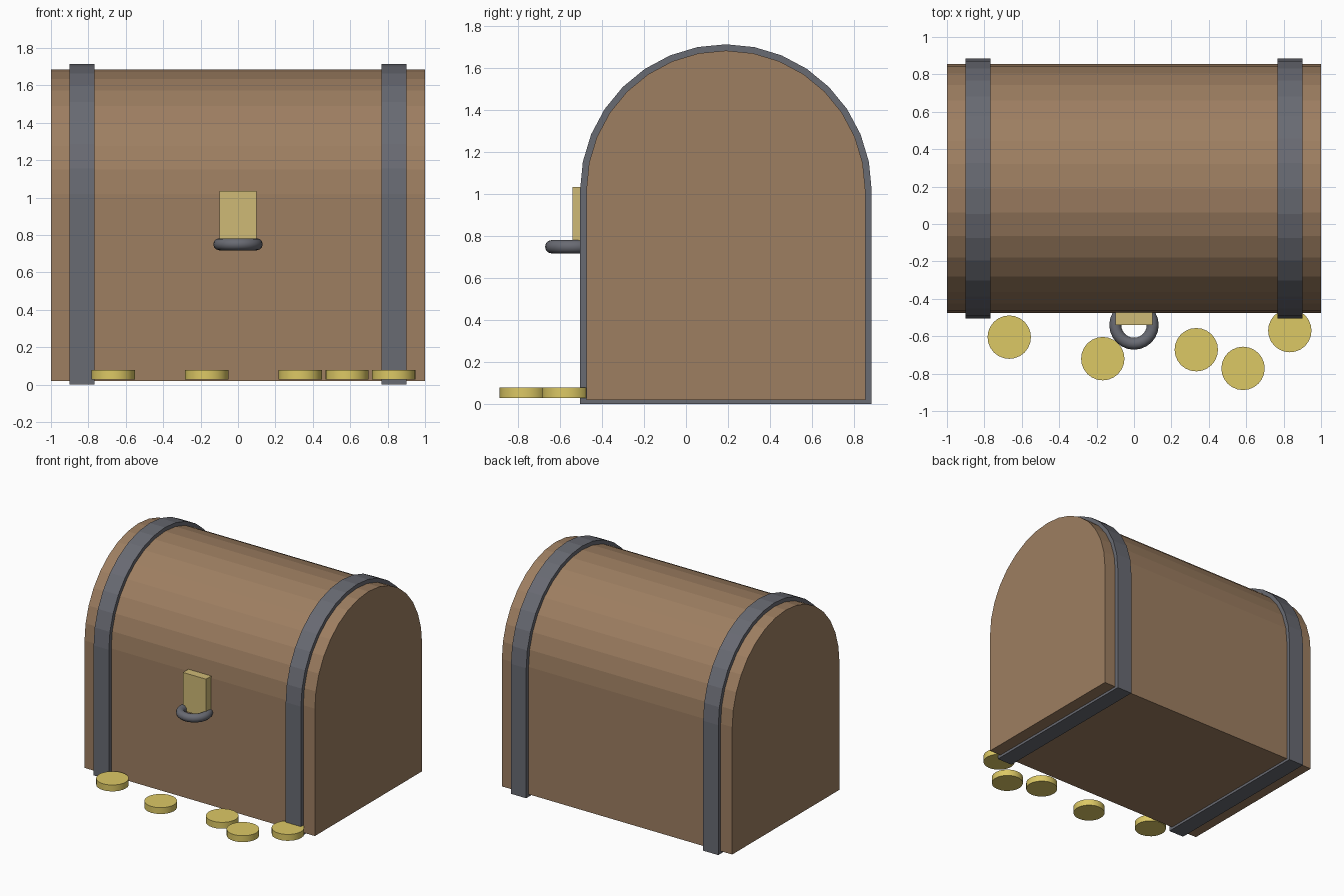
import bpy, bmesh
from math import pi, cos, sin

if "Cube" in bpy.data.objects:
    bpy.data.objects.remove(bpy.data.objects["Cube"])

CY, SPRING = 0.19, 1.02      # arch centre: depth and height


def material(name, rgb):
    m = bpy.data.materials.new(name)
    m.diffuse_color = (*rgb, 1)
    m.use_nodes = True
    m.node_tree.nodes["Principled BSDF"].inputs["Base Color"].default_value = m.diffuse_color
    return m


wood = material("wood", (0.34, 0.21, 0.12))
iron = material("iron", (0.14, 0.145, 0.17))
brass = material("brass", (0.62, 0.49, 0.18))
gold = material("gold", (0.72, 0.58, 0.13))


def finish(name, mat):
    ob = bpy.context.object
    ob.name = name
    ob.data.materials.append(mat)
    return ob


def arched_slab(name, x0, x1, radius, z0, mat, segments=16):
    """Extrude a round-topped profile along x."""
    profile = [(CY - radius, z0)]
    for i in range(segments + 1):
        a = pi - pi * i / segments
        profile.append((CY + radius * cos(a), SPRING + radius * sin(a)))
    profile.append((CY + radius, z0))
    bm = bmesh.new()
    face = bm.faces.new([bm.verts.new((x0, y, z)) for y, z in profile])
    ext = bmesh.ops.extrude_face_region(bm, geom=[face], use_keep_orig=True)
    moved = [g for g in ext["geom"] if isinstance(g, bmesh.types.BMVert)]
    bmesh.ops.translate(bm, verts=moved, vec=(x1 - x0, 0, 0))
    bmesh.ops.recalc_face_normals(bm, faces=bm.faces)
    mesh = bpy.data.meshes.new(name)
    bm.to_mesh(mesh)
    bm.free()
    mesh.materials.append(mat)
    ob = bpy.data.objects.new(name, mesh)
    bpy.context.collection.objects.link(ob)
    return ob


# Chest body with rounded lid
arched_slab("chest_body", -1, 1, 0.665, 0.02, wood)

# Iron bands wrapping all the way round
arched_slab("band_left", -0.90, -0.768, 0.695, 0, iron)
arched_slab("band_right", 0.768, 0.90, 0.695, 0, iron)

# Lock plate
bpy.ops.mesh.primitive_cube_add(size=1, location=(0, -0.50, 0.885))
plate = finish("lock_plate", brass)
plate.scale = (0.2, 0.08, 0.3)

# Ring hanging flat from the lock
bpy.ops.mesh.primitive_torus_add(location=(0, -0.54, 0.75), major_radius=0.1,
                                 minor_radius=0.032, major_segments=24,
                                 minor_segments=12)
finish("lock_ring", iron)
bpy.ops.object.shade_smooth()

# Coins scattered in front
for i, (x, y) in enumerate([(-0.667, -0.605), (-0.167, -0.72), (0.333, -0.672),
                            (0.583, -0.772), (0.833, -0.57)]):
    bpy.ops.mesh.primitive_cylinder_add(vertices=24, radius=0.116, depth=0.05,
                                        location=(x, y, 0.053))
    finish(f"coin_{i + 1}", gold)
    bpy.ops.object.shade_smooth_by_angle()
